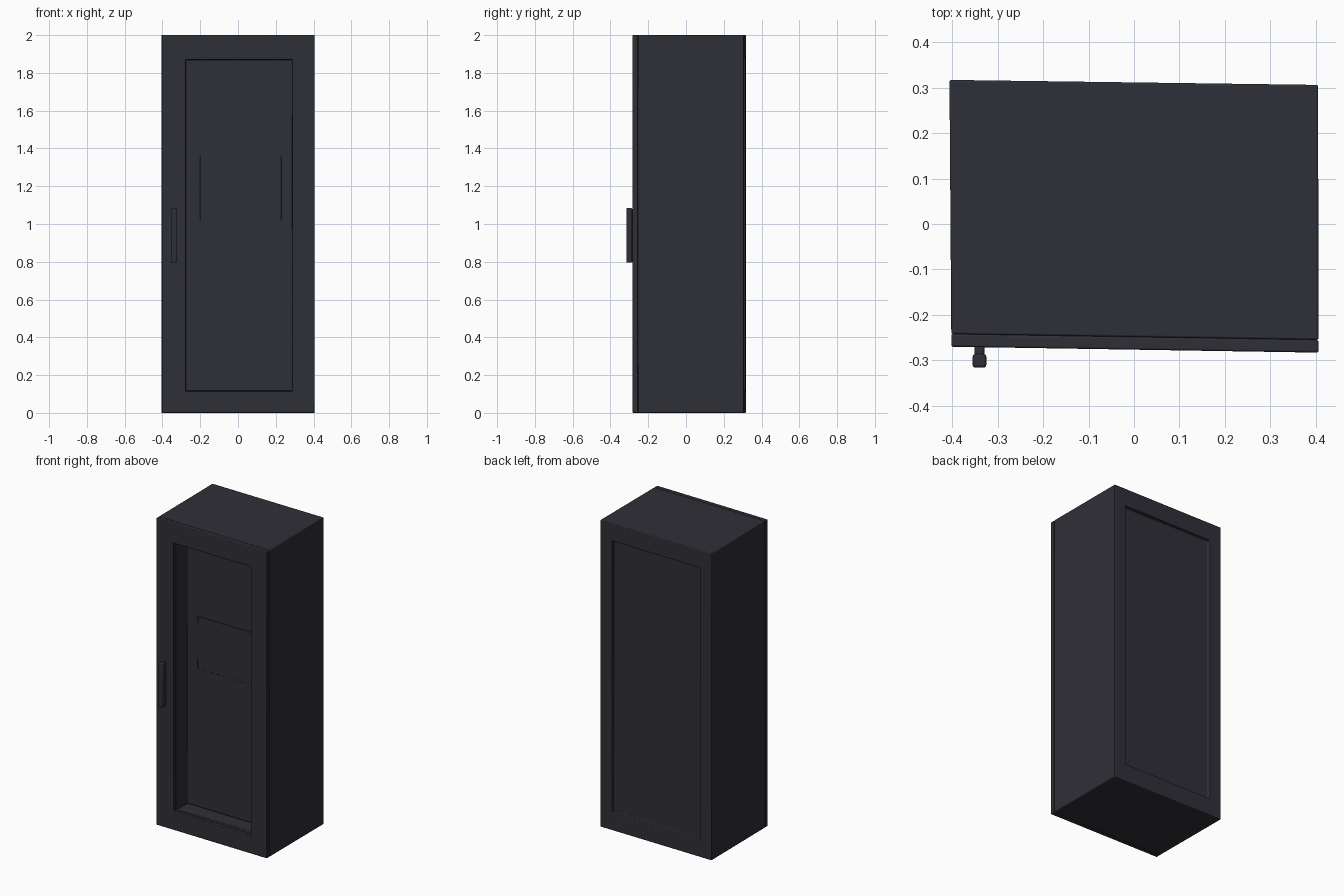
import bpy
import bmesh
from mathutils import Vector

old = bpy.data.objects.get("Cube")
if old:
    bpy.data.objects.remove(old, do_unlink=True)

COLOUR = (0.028, 0.028, 0.038, 1.0)
charcoal = bpy.data.materials.new("charcoal")
charcoal.use_nodes = True
charcoal.diffuse_color = COLOUR
charcoal.node_tree.nodes["Principled BSDF"].inputs["Base Color"].default_value = COLOUR

FRONT, BACK, UP = Vector((0, -1, 0)), Vector((0, 1, 0)), Vector((0, 0, 1))
DOOR = 0.028
WINDOW = (-0.278, 0.288, 0.115, 1.87)


def prism(corners, z0, z1):
    """Upright block over a four-cornered footprint."""
    bm = bmesh.new()
    low = [bm.verts.new((x, y, z0)) for x, y in corners]
    high = [bm.verts.new((x, y, z1)) for x, y in corners]
    bm.faces.new(low[::-1])
    bm.faces.new(high)
    for i in range(4):
        j = (i + 1) % 4
        bm.faces.new((low[i], low[j], high[j], high[i]))
    bm.normal_update()
    return bm


def panel(bm, direction, bounds):
    """Inset the face turned to a direction and fit it to a rectangle."""
    face = max(bm.faces, key=lambda f: f.normal.dot(direction))
    bmesh.ops.inset_individual(bm, faces=[face], thickness=0.01)
    normal, centre = face.normal.copy(), face.calc_center_median()
    a0, a1, b0, b1 = bounds
    b_axis, free = (1, 2) if direction == UP else (2, 1)
    for v in face.verts:
        p = v.co.copy()
        p[0] = a0 if v.co.x < centre.x else a1
        p[b_axis] = b0 if v.co[b_axis] < centre[b_axis] else b1
        # Keep the corner on the plane of the face
        p[free] -= normal.dot(p - centre) / normal[free]
        v.co = p
    bm.normal_update()
    return face


def recess(bm, direction, bounds, depth):
    face = panel(bm, direction, bounds)
    ring = bmesh.ops.extrude_face_region(bm, geom=[face])
    verts = [g for g in ring["geom"] if isinstance(g, bmesh.types.BMVert)]
    bmesh.ops.translate(bm, verts=verts, vec=-direction * depth)
    if face.is_valid:
        bm.faces.remove(face)
    bm.normal_update()


def finish(bm, name, bevel, segments=2):
    bmesh.ops.recalc_face_normals(bm, faces=bm.faces[:])
    mesh = bpy.data.meshes.new(name)
    bm.to_mesh(mesh)
    bm.free()
    mesh.materials.append(charcoal)
    ob = bpy.data.objects.new(name, mesh)
    bpy.context.collection.objects.link(ob)
    mod = ob.modifiers.new("soft edges", "BEVEL")
    mod.width = bevel
    mod.segments = segments
    mod.limit_method = "ANGLE"
    bpy.ops.object.select_all(action="DESELECT")
    ob.select_set(True)
    bpy.context.view_layer.objects.active = ob
    bpy.ops.object.shade_smooth_by_angle()
    return ob


# Slightly skewed footprint: front edge, then back edge
front_r, front_l = (-0.402, -0.27), (0.406, -0.283)
back_l, back_r = (0.405, 0.306), (-0.406, 0.317)
seam_r, seam_l = [(x, y + DOOR) for x, y in (front_r, front_l)]

# Cabinet body with the window bay, back panel and top panel
body = prism([seam_r, seam_l, back_l, back_r], 0, 2)
recess(body, FRONT, WINDOW, 0.12)
recess(body, BACK, (-0.325, 0.32, 0.115, 1.885), 0.025)
recess(body, UP, (-0.37, 0.375, -0.222, 0.28), 0.008)
finish(body, "cabinet_body", 0.004)

# Door frame with an open window
door = prism([front_r, front_l, seam_l, seam_r], 0, 2)
faces = [panel(door, d, WINDOW) for d in (FRONT, BACK)]
edges = [e for f in faces for e in f.edges]
bmesh.ops.delete(door, geom=faces, context="FACES_ONLY")
bmesh.ops.bridge_loops(door, edges=edges)
finish(door, "door_frame", 0.004)

# Faint raised plate at the back of the window bay
y = -0.131
plate = prism([(-0.2, y), (0.23, y - 0.007), (0.23, y + 0.01), (-0.2, y + 0.01)], 1.02, 1.36)
finish(plate, "inner_plate", 0.002)

# Door handle: grip bar on a narrower stem
for name, half, y0, y1, z0, z1 in (
        ("handle_grip", 0.015, -0.316, -0.286, 0.795, 1.085),
        ("handle_stem", 0.011, -0.295, -0.262, 0.8, 1.08)):
    x = -0.34
    bar = prism([(x - half, y0), (x + half, y0), (x + half, y1), (x - half, y1)], z0, z1)
    finish(bar, name, 0.006, 3)
